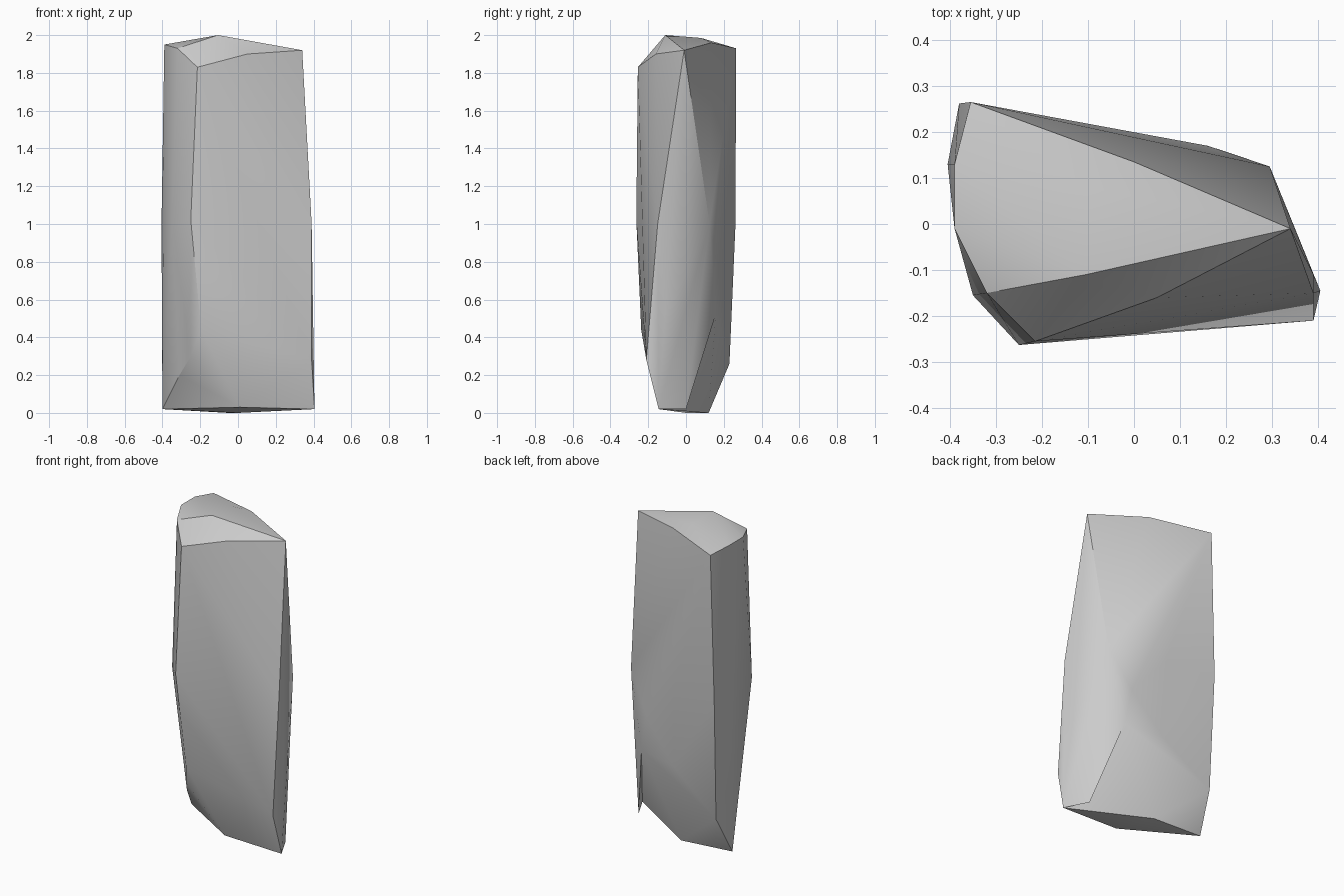
import bpy
import bmesh
import math
from mathutils import Vector

# Remove the default cube only
default_cube = bpy.data.objects.get("Cube")
if default_cube:
    bpy.data.objects.remove(default_cube, do_unlink=True)


def flat_material(name, value):
    material = bpy.data.materials.new(name)
    material.use_nodes = True
    colour = (value, value, value, 1.0)
    material.diffuse_color = colour
    shader = next(node for node in material.node_tree.nodes
                  if node.type == "BSDF_PRINCIPLED")
    shader.inputs["Base Color"].default_value = colour
    shader.inputs["Roughness"].default_value = 0.9
    return material


# Corners of the tilted cap of the stone
crown = [
    (-.105, -.11, 2), (-.1, .08, 1.985), (-.32, -.15, 1.93),
    (-.215, -.255, 1.83), (.05, -.16, 1.9), (.34, -.01, 1.92),
    (0, .135, 1.96), (-.355, .265, 1.93), (-.39, .13, 1.95),
    (-.39, -.01, 1.95),
]

# Widest outline, around the middle of the stone
waist = [
    (.39, -.15, 1), (.295, .125, 1), (.16, .17, .75), (-.06, .21, 1),
    (-.38, .262, 1), (-.405, .13, 1), (-.35, -.155, 1),
    (-.25, -.263, 1.02),
]

# Outline where the sides start to taper inwards
taper = [
    (.39, -.21, .28), (.39, -.11, .52), (.2, .157, .52),
    (-.05, .2, .5), (-.37, .23, .26), (-.4, .1, .5),
    (-.31, -.065, .2), (-.25, -.16, .3), (-.195, -.237, .44),
    (0, -.23, .5),
]

# Chipped underside; the chip runs from heel to toe, in towards the base
heel, toe, base = (.33, 0, .02), (-.05, .12, 0), (0, 0, 0)
foot = [
    heel, toe, base, (.405, -.145, .02), (-.4, .11, .02), (.01, -.145, .03),
]


def chip_edge(bm, start, end):
    # Turn a ridge into a hollow by swapping the diagonal of its two faces
    bm.verts.ensure_lookup_table()
    ends = {min(bm.verts, key=lambda v: (v.co - Vector(corner)).length)
            for corner in (start, end)}
    for edge in bm.edges:
        if set(edge.verts) == ends:
            bmesh.utils.edge_rotate(edge, False)
            break


def chiselled_stone(name, outlines, material):
    # Wrap the corner outlines in one closed, faceted skin
    bm = bmesh.new()
    for outline in outlines:
        for corner in outline:
            bm.verts.new(corner)
    hull = bmesh.ops.convex_hull(bm, input=bm.verts[:], use_existing_faces=False)
    inside = {item for item in hull["geom_interior"] + hull["geom_unused"]
              if isinstance(item, bmesh.types.BMVert)}
    bmesh.ops.delete(bm, geom=list(inside), context="VERTS")
    chip_edge(bm, heel, toe)
    bmesh.ops.recalc_face_normals(bm, faces=bm.faces[:])

    mesh = bpy.data.meshes.new(name)
    bm.to_mesh(mesh)
    bm.free()
    mesh.materials.append(material)
    stone = bpy.data.objects.new(name, mesh)
    bpy.context.scene.collection.objects.link(stone)
    return stone


stone = chiselled_stone("standing_stone", [crown, waist, taper, foot],
                        flat_material("light_grey_stone", .6))

# Soft faces with crisp chiselled edges
bpy.ops.object.select_all(action="DESELECT")
stone.select_set(True)
bpy.context.view_layer.objects.active = stone
bpy.ops.object.shade_smooth_by_angle(angle=math.radians(30))
